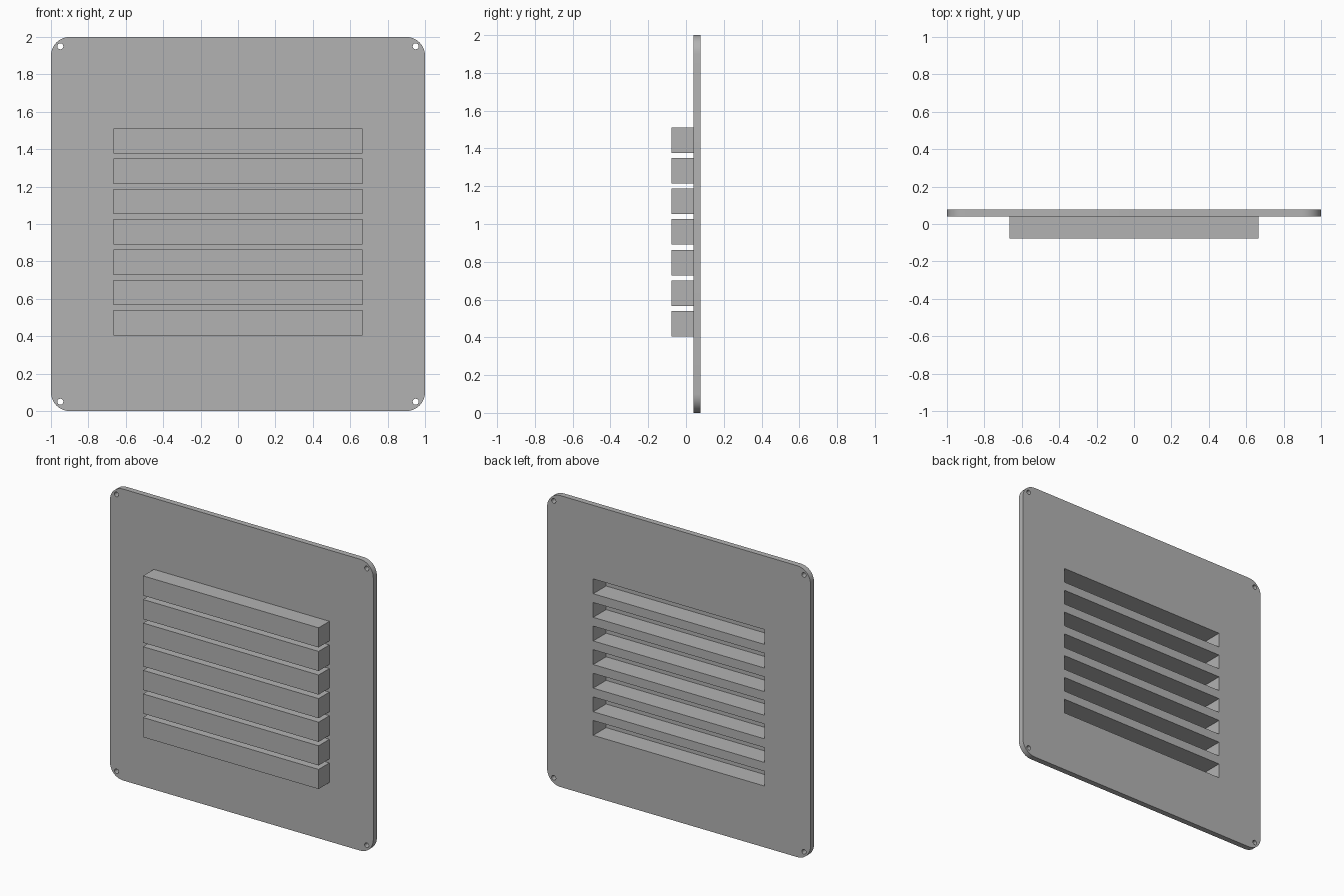
import bpy
import bmesh
from math import cos, sin, pi, radians
from mathutils import Matrix, Vector

cube = bpy.data.objects.get("Cube")
if cube:
    bpy.data.objects.remove(cube, do_unlink=True)

# Main dimensions
BACK, FRONT, HOOD_FRONT = 0.078, 0.039, -0.078
CORNER, HOLE, HOLE_POS = 0.1, 0.016, 0.95
HOOD_W, HOOD_H, WALL = 1.333, 0.135, 0.0167
FIRST_Z, PITCH, COUNT = 0.472, 0.162, 7

# Single grey material
grey = bpy.data.materials.new("grey_metal")
grey.use_nodes = True
grey.diffuse_color = (0.45, 0.45, 0.45, 1)
grey.node_tree.nodes["Principled BSDF"].inputs["Base Color"].default_value = grey.diffuse_color


def arc(cx, cz, radius, start, sweep, steps):
    return [(cx + radius * cos(start + sweep * i / steps),
             cz + radius * sin(start + sweep * i / steps)) for i in range(steps + 1)]


def rectangle(cz, width, height):
    w, h = width / 2, height / 2
    return [(-w, cz - h), (w, cz - h), (w, cz + h), (-w, cz + h)]


def add_loop(curve, points):
    spline = curve.splines.new("POLY")
    spline.points.add(len(points) - 1)
    for p, (x, z) in zip(spline.points, points):
        p.co = (x, z, 0, 1)
    spline.use_cyclic_u = True


# Plate: rounded outline with screw holes and vent slots, filled and extruded
hood_heights = [FIRST_Z + i * PITCH for i in range(COUNT)]
curve = bpy.data.curves.new("plate", "CURVE")
curve.dimensions = "2D"
curve.fill_mode = "BOTH"
curve.extrude = (BACK - FRONT) / 2
outline = []
for i, (sx, sz) in enumerate([(1, 1), (-1, 1), (-1, -1), (1, -1)]):
    outline += arc(sx * (1 - CORNER), 1 + sz * (1 - CORNER), CORNER, i * pi / 2, pi / 2, 10)
    add_loop(curve, arc(sx * HOLE_POS, 1 + sz * HOLE_POS, HOLE, 0, 2 * pi, 24)[:-1])
add_loop(curve, outline)
for z in hood_heights:
    add_loop(curve, rectangle(z, HOOD_W - 2 * WALL, HOOD_H - 2 * WALL))

plate = bpy.data.objects.new("plate", curve)
bpy.context.collection.objects.link(plate)
bpy.ops.object.select_all(action="DESELECT")
plate.select_set(True)
bpy.context.view_layer.objects.active = plate
bpy.ops.object.convert(target="MESH")
plate = bpy.context.object
plate.name = "plate"
plate.data.transform(Matrix.Translation((0, (BACK + FRONT) / 2, 0)) @ Matrix.Rotation(radians(90), 4, "X"))

# Weld the caps to the rim
bm = bmesh.new()
bm.from_mesh(plate.data)
bmesh.ops.remove_doubles(bm, verts=bm.verts, dist=0.0001)
bmesh.ops.recalc_face_normals(bm, faces=bm.faces)
bm.to_mesh(plate.data)
bm.free()
plate.data.materials.clear()
plate.data.materials.append(grey)
bpy.ops.object.shade_smooth_by_angle(angle=radians(30))

# Louver hood: a box hollowed from the back
depth = FRONT - HOOD_FRONT
bm = bmesh.new()
bmesh.ops.create_cube(bm, size=1)
bmesh.ops.scale(bm, vec=(HOOD_W, depth, HOOD_H), verts=bm.verts)
bm.normal_update()
back = max(bm.faces, key=lambda f: f.normal.y)
bmesh.ops.inset_region(bm, faces=[back], thickness=WALL, use_even_offset=True)
pocket = bmesh.ops.extrude_discrete_faces(bm, faces=[back])["faces"]
bmesh.ops.translate(bm, vec=Vector((0, WALL - depth, 0)), verts=pocket[0].verts)
hood_mesh = bpy.data.meshes.new("louver_hood")
bm.to_mesh(hood_mesh)
bm.free()
hood_mesh.materials.append(grey)

for i, z in enumerate(hood_heights):
    hood = bpy.data.objects.new(f"louver_hood_{i + 1}", hood_mesh)
    hood.location = (0, (FRONT + HOOD_FRONT) / 2, z)
    bpy.context.collection.objects.link(hood)
